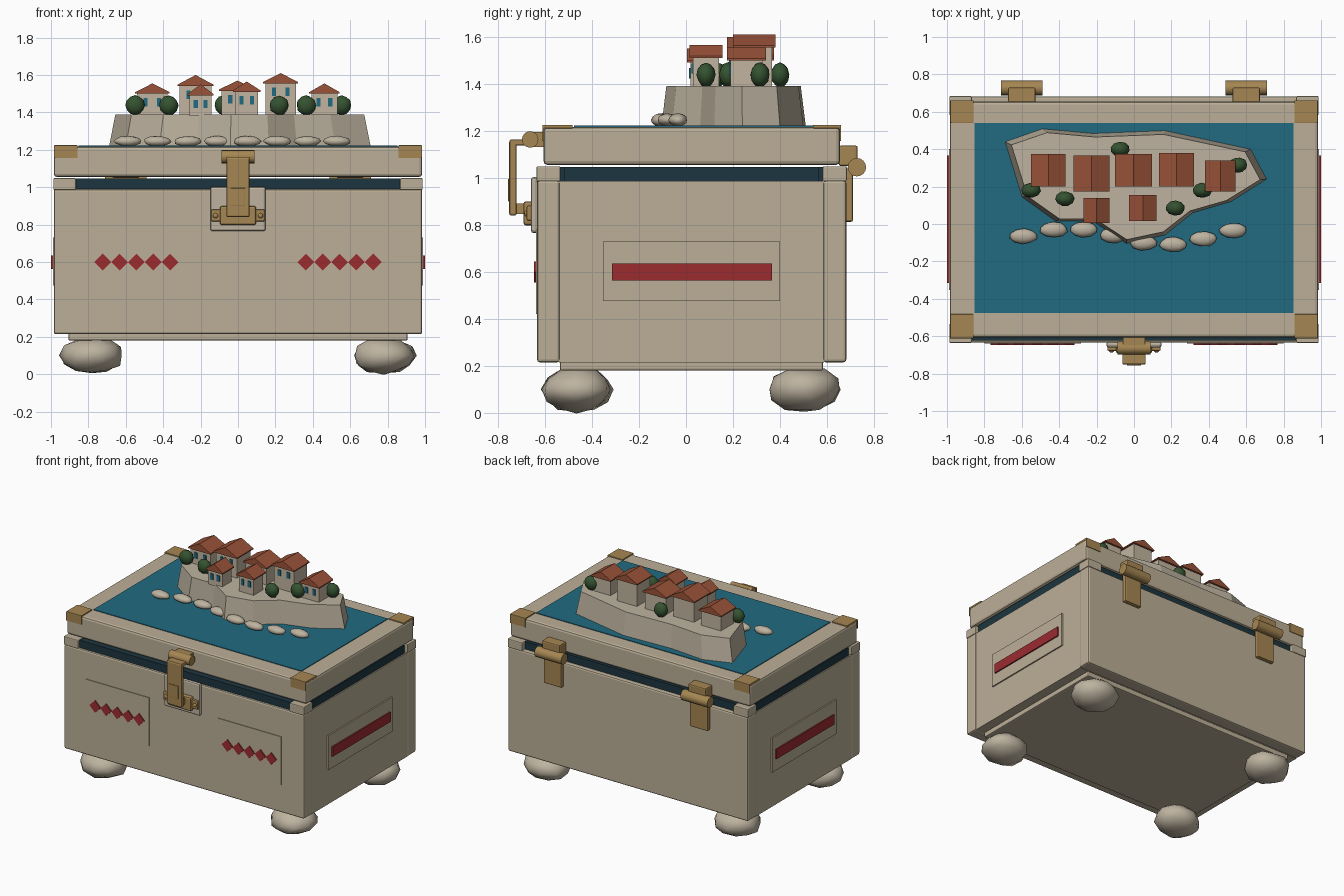
import bpy, bmesh, math, random
from mathutils import Matrix, Vector

if "Cube" in bpy.data.objects:
    bpy.data.objects.remove(bpy.data.objects["Cube"])

random.seed(4)


def material(name, rgb):
    m = bpy.data.materials.new(name)
    m.diffuse_color = (*rgb, 1)
    m.use_nodes = True
    m.node_tree.nodes["Principled BSDF"].inputs["Base Color"].default_value = m.diffuse_color
    return m


BEIGE = material("beige_wood", (0.50, 0.43, 0.31))
STONE = material("pale_stone", (0.51, 0.45, 0.35))
GOLD = material("brass", (0.38, 0.24, 0.085))
SEA = material("sea_blue", (0.015, 0.145, 0.22))
DARK = material("dark_lining", (0.012, 0.036, 0.05))
RED = material("red_inlay", (0.33, 0.025, 0.03))
ROOF = material("terracotta", (0.32, 0.085, 0.04))
LEAF = material("dark_green", (0.035, 0.085, 0.03))
WALL = material("house_plaster", (0.54, 0.46, 0.35))


def finish(name, bm, mat, smooth=None):
    bmesh.ops.recalc_face_normals(bm, faces=bm.faces)
    me = bpy.data.meshes.new(name)
    bm.to_mesh(me)
    bm.free()
    me.materials.append(mat)
    ob = bpy.data.objects.new(name, me)
    bpy.context.collection.objects.link(ob)
    if smooth:
        bpy.ops.object.select_all(action='DESELECT')
        ob.select_set(True)
        bpy.context.view_layer.objects.active = ob
        bpy.ops.object.shade_smooth_by_angle(angle=math.radians(smooth))
    return ob


def box(name, x, y, z, mat, bevel=0):
    """Box from (min, max) ranges on each axis."""
    bm = bmesh.new()
    size = [r[1] - r[0] for r in (x, y, z)]
    mid = [(r[0] + r[1]) / 2 for r in (x, y, z)]
    bmesh.ops.create_cube(bm, size=1, matrix=Matrix.Translation(mid) @ Matrix.Diagonal((*size, 1)))
    ob = finish(name, bm, mat)
    if bevel:
        mod = ob.modifiers.new("rounded_edges", 'BEVEL')
        mod.width = bevel
        mod.segments = 2
    return ob


def rod(name, x, y, z, r, mat, sides=16):
    """Cylinder lying along x."""
    bm = bmesh.new()
    m = Matrix.Translation(((x[0] + x[1]) / 2, y, z)) @ Matrix.Rotation(math.pi / 2, 4, 'Y')
    bmesh.ops.create_cone(bm, cap_ends=True, segments=sides, radius1=r, radius2=r,
                          depth=x[1] - x[0], matrix=m)
    return finish(name, bm, mat, 40)


def prism_y(name, pts, y0, y1, mat):
    """Extrude an (x, z) outline from y0 to y1."""
    bm = bmesh.new()
    f = bm.faces.new([bm.verts.new((x, y0, z)) for x, z in pts])
    new = bmesh.ops.extrude_face_region(bm, geom=[f])["geom"]
    bmesh.ops.translate(bm, vec=(0, y1 - y0, 0), verts=[v for v in new if isinstance(v, bmesh.types.BMVert)])
    return finish(name, bm, mat)


def blob(name, centre, radii, mat, jitter, subdiv=2):
    """Uneven rounded stone or shrub."""
    bm = bmesh.new()
    bmesh.ops.create_icosphere(bm, subdivisions=subdiv, radius=1)
    turn = Matrix.Rotation(random.uniform(0, 6), 3, 'Z')
    for v in bm.verts:
        p = turn @ v.co * random.uniform(1 - jitter, 1 + jitter * 0.3)
        v.co = Vector(centre) + Vector([p[i] * radii[i] for i in range(3)])
    return finish(name, bm, mat, 60)


# Chest body
box("front_wall", (-0.985, 0.985), (-0.634, -0.536), (0.215, 0.99), BEIGE, 0.012)
box("back_wall", (-0.985, 0.985), (0.583, 0.682), (0.215, 0.99), BEIGE, 0.012)
box("side_core", (-0.98, 0.98), (-0.54, 0.587), (0.215, 0.987), BEIGE)
box("base_slab", (-0.907, 0.907), (-0.536, 0.583), (0.18, 0.225), BEIGE, 0.008)
box("lining_long", (-0.866, 0.866), (-0.622, 0.65), (0.98, 1.046), DARK)
box("lining_wide", (-0.972, 0.972), (-0.52, 0.566), (0.98, 1.046), DARK)
for s in (-1, 1):
    xs = sorted((s * 0.867, s * 0.987))
    for y in ((-0.636, -0.534), (0.581, 0.684)):
        box("corner_block", xs, y, (0.985, 1.049), BEIGE, 0.006)

# Feet
for x in (-0.78, 0.78):
    for y in (-0.465, 0.505):
        blob("foot", (x, y, 0.1), (0.175, 0.157, 0.102), STONE, 0.1)

# Lid with sea panel and brass corners
box("lid", (-0.985, 0.985), (-0.606, 0.655), (1.055, 1.217), BEIGE, 0.016)
box("sea", (-0.853, 0.853), (-0.476, 0.54), (1.2, 1.222), SEA)
for s in (-1, 1):
    xs = sorted((s * 0.858, s * 0.983))
    for y, edge in (((-0.611, -0.482), -0.611), ((0.54, 0.66), 0.652)):
        box("corner_plate", xs, y, (1.21, 1.225), GOLD, 0.003)
        box("corner_flap", xs, (edge, edge + 0.008), (1.157, 1.22), GOLD)

# Front panels with diamond inlays
for s in (-1, 1):
    box("front_panel", sorted((s * 0.283, s * 0.80)), (-0.639, -0.63), (0.42, 0.78), BEIGE)
    for i in range(5):
        x, r = s * (0.363 + i * 0.09), 0.045
        prism_y("diamond", [(x - r, 0.6), (x, 0.6 - r), (x + r, 0.6), (x, 0.6 + r)], -0.646, -0.637, RED)
    # Side panels with red bars
    box("side_panel", sorted((s * 0.975, s * 0.99)), (-0.353, 0.40), (0.475, 0.73), BEIGE)
    box("side_bar", sorted((s * 0.988, s)), (-0.315, 0.365), (0.563, 0.635), RED)

# Latch
box("latch_backplate", (-0.148, 0.148), (-0.66, -0.63), (0.765, 1.003), STONE, 0.012)
rod("latch_roller", (-0.088, 0.088), -0.663, 1.163, 0.035, GOLD)
box("latch_mount", (-0.06, 0.06), (-0.655, -0.6), (1.13, 1.195), GOLD)
box("latch_arm", (-0.062, 0.062), (-0.75, -0.66), (1.138, 1.163), GOLD, 0.006)
box("latch_strap", (-0.062, 0.062), (-0.752, -0.72), (0.84, 1.16), GOLD, 0.008)
box("latch_strap_plate", (-0.038, 0.038), (-0.757, -0.75), (0.9, 0.995), GOLD, 0.002)
box("latch_catch", (-0.097, 0.097), (-0.692, -0.65), (0.797, 0.9), GOLD, 0.012)
box("latch_catch_hook", (-0.05, 0.05), (-0.735, -0.68), (0.845, 0.89), GOLD)
box("latch_bar", (-0.143, 0.143), (-0.678, -0.655), (0.817, 0.882), GOLD, 0.008)
for x in (-0.12, 0.12):
    blob("latch_rivet", (x, -0.678, 0.848), (0.014, 0.01, 0.014), GOLD, 0)

# Back hinges
for x in (-0.6, 0.6):
    rod("hinge_barrel", (x - 0.11, x + 0.11), 0.727, 1.045, 0.039, GOLD)
    box("hinge_upper_leaf", (x - 0.073, x + 0.073), (0.65, 0.73), (1.05, 1.137), GOLD, 0.008)
    box("hinge_lower_leaf", (x - 0.073, x + 0.073), (0.675, 0.71), (0.813, 1.04), GOLD, 0.008)

# Island with sloping cliffs
coast = [(-0.69, 0.44), (-0.49, 0.51), (-0.22, 0.485), (0.165, 0.50), (0.625, 0.40),
         (0.71, 0.24), (0.52, 0.12), (0.315, 0.06), (0.165, -0.06), (-0.04, -0.105),
         (-0.22, 0.015), (-0.42, 0.015), (-0.60, 0.145)]
bm = bmesh.new()
low = [bm.verts.new((x, y, 1.215)) for x, y in coast]
top = [bm.verts.new((x * 0.95, 0.2 + (y - 0.2) * 0.93, 1.39)) for x, y in coast]
bm.faces.new(top)
bm.faces.new(low[::-1])
for i in range(len(coast)):
    j = (i + 1) % len(coast)
    bm.faces.new((low[i], low[j], top[j], top[i]))
finish("island", bm, STONE)

# Shore rocks
shore_y = (-0.065, -0.03, -0.03, -0.06, -0.1, -0.11, -0.08, -0.035)
for i, y in enumerate(shore_y):
    blob("shore_rock", (-0.59 + i * 0.16, y, 1.246), (0.076, 0.042, 0.029), STONE, 0.08)

# Houses: x centre, roof half width, roof front y, roof back y, eave z, ridge z
houses = [(-0.458, 0.093, 0.20, 0.375, 1.50, 1.555), (-0.227, 0.097, 0.175, 0.365, 1.54, 1.60),
          (-0.003, 0.098, 0.20, 0.375, 1.515, 1.57), (0.228, 0.093, 0.20, 0.38, 1.555, 1.61),
          (0.462, 0.082, 0.175, 0.34, 1.50, 1.555), (-0.20, 0.07, 0.005, 0.14, 1.49, 1.55),
          (0.047, 0.073, 0.015, 0.155, 1.51, 1.565)]
for x, w, y0, y1, eave, ridge in houses:
    h = w - 0.012
    box("house", (x - h, x + h), (y0 + 0.014, y1 - 0.014), (1.38, eave + 0.004), WALL)
    prism_y("house_roof", [(x - w, eave), (x + w, eave), (x + w, eave + 0.008),
                           (x, ridge), (x - w, eave + 0.008)], y0, y1, ROOF)
    for s in (-1, 1):
        c, z = x + s * h * 0.45, eave - 0.045
        box("window", (c - 0.011, c + 0.011), (y0 + 0.008, y0 + 0.016), (z - 0.022, z + 0.022), SEA)

# Trees
for x, y in ((-0.55, 0.18), (-0.37, 0.135), (-0.075, 0.40), (0.22, 0.085), (0.365, 0.18), (0.555, 0.315)):
    blob("tree", (x, y, 1.438), (0.053, 0.041, 0.054), LEAF, 0.06)
